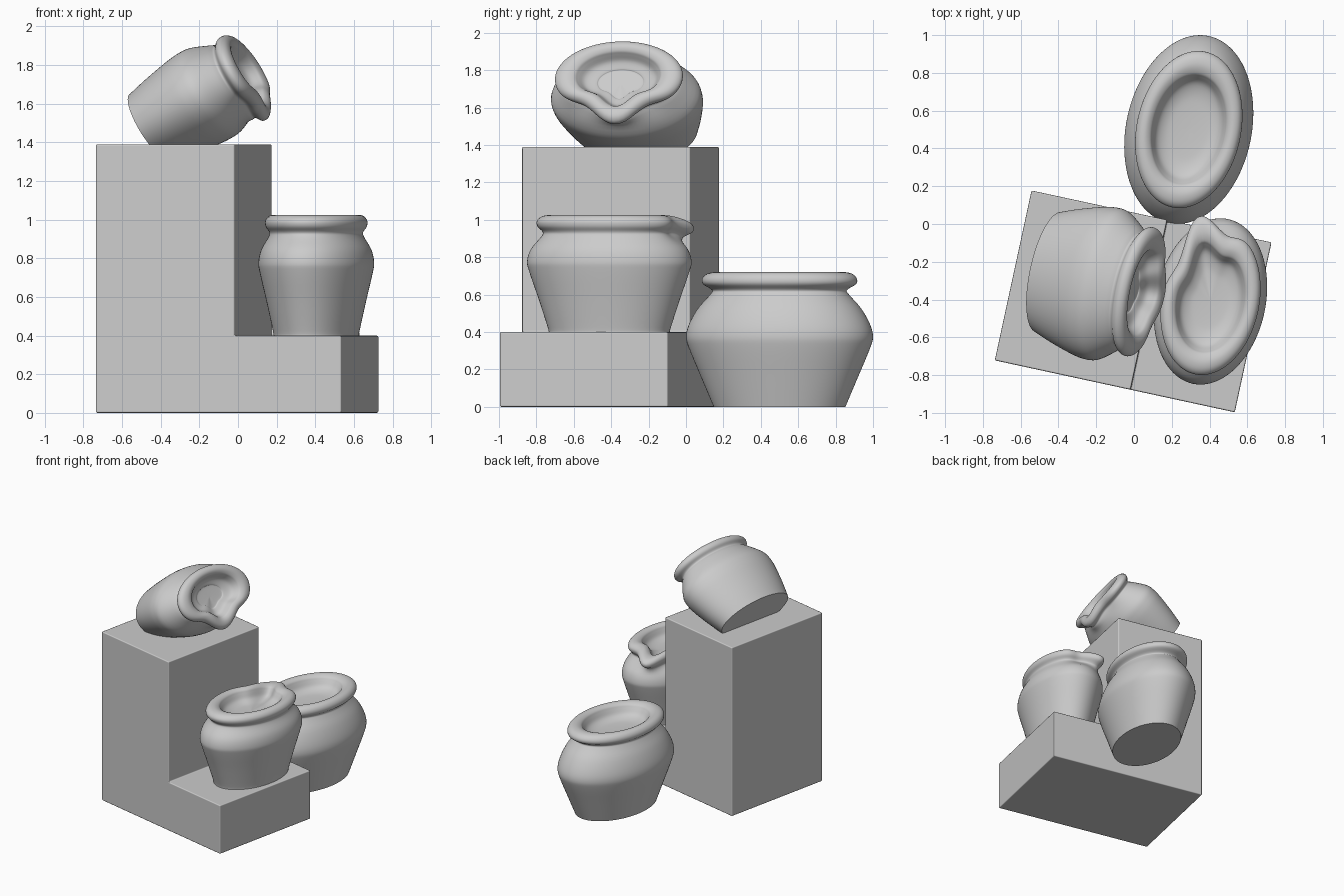
import bpy, bmesh, math
from mathutils import Matrix, Vector

if "Cube" in bpy.data.objects:
    bpy.data.objects.remove(bpy.data.objects["Cube"])

TURN = Matrix.Rotation(math.radians(-12.2), 4, 'Z')
SEG = 96


def finish(name, bm, angle):
    bmesh.ops.recalc_face_normals(bm, faces=bm.faces)
    me = bpy.data.meshes.new(name)
    bm.to_mesh(me)
    bm.free()
    for p in me.polygons:
        p.use_smooth = True
    me.set_sharp_from_angle(angle=math.radians(angle))
    ob = bpy.data.objects.new(name, me)
    bpy.context.collection.objects.link(ob)
    return ob


def smooth_curve(pts, n=4):
    # Catmull-Rom sampling of a 2D profile
    p = [Vector(q) for q in pts]
    p = [2 * p[0] - p[1]] + p + [2 * p[-1] - p[-2]]
    out = []
    for i in range(1, len(p) - 2):
        a, b, c, d = p[i - 1:i + 3]
        for k in range(n):
            t = k / n
            out.append(0.5 * (2 * b + (c - a) * t + (2 * a - 5 * b + 4 * c - d) * t * t
                              + (3 * b - a - 3 * c + d) * t ** 3))
    return out + [p[-2]]


def pot(name, loc, body, rim, stretch, spout=None, pull=0.0, drop=0.0, tilt=0.0):
    # body: outer points up to the neck; rim: (centre radius, centre z, bead radius)
    cr, cz, b = rim
    bead = [(cr + b * math.cos(a), cz + b * math.sin(a))
            for a in map(math.radians, (-25, 15, 55, 95, 135))]
    inside = [(cr - b, cz + 0.2 * b), (cr - 1.5 * b, cz - 0.7 * b),
              (cr - 2.4 * b, cz - 1.2 * b), (0.07, cz - 1.35 * b), (0.0, cz - 1.4 * b)]
    prof = smooth_curve(body + bead + inside)
    neck = body[-1][1]
    bm = bmesh.new()
    rings = []
    inner = False
    for r, z in prof[:-1]:
        inner = inner or z > cz
        w = 1.0 if inner else max(0.0, min(1.0, (z - neck + 0.09) / 0.12))
        w = w * w * (3 - 2 * w)
        ring = []
        for k in range(SEG):
            a = 2 * math.pi * k / SEG
            f, dz = 1.0, 0.0
            if spout is not None:
                d = abs((a - math.radians(spout) + math.pi) % (2 * math.pi) - math.pi)
                g = math.exp(-(d / 0.27) ** 2)
                f += w * (pull * g - 0.09 * math.exp(-((d - 0.62) / 0.28) ** 2))
                dz = -drop * w * g * min(1, r / cr)
            ring.append(bm.verts.new((r * f * math.cos(a), r * f * math.sin(a), z + dz)))
        rings.append(ring)
    for lo, hi in zip(rings, rings[1:]):
        for k in range(SEG):
            j = (k + 1) % SEG
            bm.faces.new((lo[k], lo[j], hi[j], hi[k]))
    # flat base and centre of the filled mouth
    bm.faces.new(rings[0][::-1])
    top = bm.verts.new((0, 0, prof[-1][1]))
    for k in range(SEG):
        bm.faces.new((rings[-1][k], rings[-1][(k + 1) % SEG], top))
    m = (Matrix.Translation(loc) @ TURN @ Matrix.Diagonal((1, stretch, 1, 1))
         @ Matrix.Rotation(math.radians(tilt), 4, 'Y'))
    bm.transform(m)
    return finish(name, bm, 50)


# L-shaped stepped plinth
bm = bmesh.new()
outline = [(0, 0), (1.30, 0), (1.30, 0.40), (0.735, 0.40), (0.735, 1.39), (0, 1.39)]
face = bm.faces.new([bm.verts.new((x, 0, z)) for x, z in outline])
ext = bmesh.ops.extrude_face_region(bm, geom=[face])
bmesh.ops.translate(bm, vec=(0, 0.92, 0),
                    verts=[v for v in ext['geom'] if isinstance(v, bmesh.types.BMVert)])
bm.transform(Matrix.Translation((-0.737, -0.722, 0)) @ TURN)
plinth = finish("stepped_plinth", bm, 30)
bev = plinth.modifiers.new("soft_edges", 'BEVEL')
bev.width = 0.008
bev.segments = 2
bev.harden_normals = True

# Wide pot on the ground
pot("wide_pot", (0.29, 0.50, 0),
    [(0.234, 0), (0.279, 0.16), (0.322, 0.315), (0.332, 0.38), (0.319, 0.45),
     (0.288, 0.53), (0.247, 0.60), (0.240, 0.625)],
    (0.231, 0.675, 0.045), 1.525)

# Spouted jug on the low step
pot("spouted_jug", (0.405, -0.41, 0.395),
    [(0.214, 0), (0.218, 0.03), (0.250, 0.18), (0.284, 0.33), (0.291, 0.385),
     (0.277, 0.45), (0.241, 0.515), (0.236, 0.54)],
    (0.215, 0.587, 0.043), 1.53, spout=120, pull=0.24, drop=0.03)

# Tipped jug on the tall block
pot("tipped_jug", (-0.45, -0.255, 1.477),
    [(0.203, 0), (0.226, 0.11), (0.248, 0.24), (0.256, 0.32), (0.250, 0.39),
     (0.208, 0.49), (0.194, 0.52)],
    (0.178, 0.565, 0.04), 1.60, spout=0, pull=0.24, drop=0.02, tilt=60)
